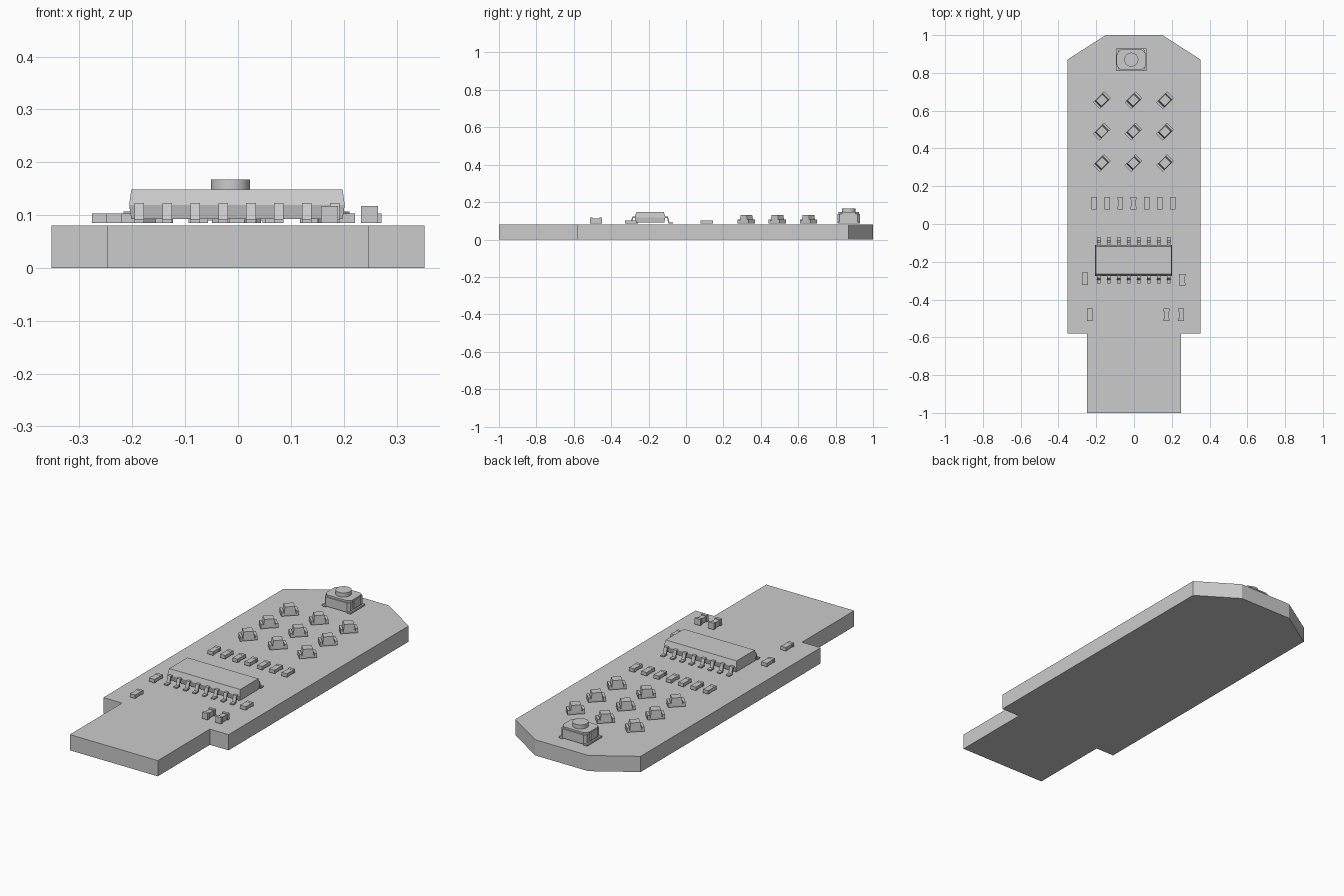
import bpy, bmesh, math
from mathutils import Matrix, Vector

cube = bpy.data.objects.get("Cube")
if cube:
    bpy.data.objects.remove(cube, do_unlink=True)

grey = bpy.data.materials.new("plain grey")
grey.use_nodes = True
colour = (0.6, 0.6, 0.6, 1)
grey.diffuse_color = colour
grey.node_tree.nodes["Principled BSDF"].inputs["Base Color"].default_value = colour

TOP = 0.08    # board surface
SEAT = 0.085  # underside of the mounted parts


def finish(name, bm, loc=(0, 0, 0), turn=0):
    bmesh.ops.recalc_face_normals(bm, faces=bm.faces)
    mesh = bpy.data.meshes.new(name)
    bm.to_mesh(mesh)
    bm.free()
    mesh.materials.append(grey)
    obj = bpy.data.objects.new(name, mesh)
    obj.location = loc
    obj.rotation_euler.z = turn
    bpy.context.collection.objects.link(obj)
    return obj


def add_box(bm, x, y, z, taper=(0, 0)):
    """Box between ranges; taper pulls the top in along x and y."""
    size = (x[1] - x[0], y[1] - y[0], z[1] - z[0])
    mid = Vector((sum(x) / 2, sum(y) / 2, sum(z) / 2))
    verts = bmesh.ops.create_cube(bm, size=1)["verts"]
    for v in verts:
        upper = v.co.z > 0
        for i in range(3):
            v.co[i] *= size[i]
        if upper:
            for i in range(2):
                v.co[i] -= math.copysign(taper[i], v.co[i])
        v.co += mid


def add_prism(bm, outline, z0, z1):
    face = bm.faces.new([bm.verts.new((x, y, z0)) for x, y in outline])
    new = bmesh.ops.extrude_face_region(bm, geom=[face])["geom"]
    for v in new:
        if isinstance(v, bmesh.types.BMVert):
            v.co.z = z1


def chamfered(hx, hy, c):
    return [(hx, c - hy), (hx, hy - c), (hx - c, hy), (c - hx, hy),
            (-hx, hy - c), (-hx, c - hy), (c - hx, -hy), (hx - c, -hy)]


# Circuit board with clipped nose and narrow plug
half = [(0.248, -1), (0.248, -0.58), (0.353, -0.58), (0.353, 0.87), (0.15, 1)]
bm = bmesh.new()
add_prism(bm, half + [(-x, y) for x, y in reversed(half)], 0, TOP)
finish("circuit_board", bm)


# Two-terminal chips: slim body between slightly larger end caps
def chip(name, x, y, w, l, h, inset):
    bm = bmesh.new()
    cap = l * 0.22
    add_box(bm, (inset - w / 2, w / 2 - inset), (cap - l / 2, l / 2 - cap), (0.001, h - inset))
    for s in (-1, 1):
        add_box(bm, (-w / 2, w / 2), sorted((s * l / 2, s * (l / 2 - cap))), (0, h))
    finish(name, bm, (x, y, SEAT))


for i in range(7):
    chip(f"resistor_{i + 1}", -0.211 + i * 0.0695, 0.111, 0.03, 0.066, 0.018, 0.001)
chip("right_side_resistor", -0.26, -0.29, 0.032, 0.066, 0.018, 0.001)
chip("left_side_resistor", 0.255, -0.295, 0.034, 0.06, 0.018, 0.001)
chip("right_plug_resistor", -0.235, -0.481, 0.03, 0.066, 0.018, 0.001)
for i, x in enumerate((0.173, 0.249)):
    chip(f"capacitor_{i + 1}", x, -0.481, 0.032, 0.066, 0.032, 0.004)

# Grid of diagonal lamps
for row in range(3):
    for col in range(3):
        bm = bmesh.new()
        add_box(bm, (-0.04, 0.04), (-0.024, 0.024), (0, 0.009))
        for s in (-1, 1):
            add_box(bm, sorted((s * 0.041, s * 0.029)), (-0.025, 0.025), (0, 0.022))
        add_box(bm, (-0.028, 0.028), (-0.024, 0.024), (0.009, 0.045), (0.005, 0.003))
        finish(f"lamp_{row + 1}_{col + 1}", bm,
               (-0.17 + col * 0.167, 0.655 - row * 0.166, SEAT), math.pi / 4)

# Controller chip body, widest at mid height
bm = bmesh.new()
add_box(bm, (-0.206, 0.202), (-0.274, -0.11), (0.119, 0.148), (0.004, 0.009))
add_box(bm, (-0.206, 0.202), (-0.274, -0.11), (0.119, 0.092), (0.004, 0.006))
bmesh.ops.remove_doubles(bm, verts=bm.verts, dist=0.0001)
middle = [f for f in bm.faces if all(abs(v.co.z - 0.119) < 0.0001 for v in f.verts)]
bmesh.ops.delete(bm, geom=middle, context="FACES_ONLY")
finish("controller_body", bm)

# Gull-wing pins along both long sides
profile = [(0.07, 0.123), (0.095, 0.123), (0.104, 0.092), (0.122, 0.092),
           (0.122, SEAT), (0.098, SEAT), (0.09, 0.116), (0.07, 0.116)]
bm = bmesh.new()
for s in (-1, 1):
    for i in range(8):
        x = -0.187 + i * 0.0529
        ring = [[bm.verts.new((x + dx, -0.192 + s * y, z)) for y, z in profile]
                for dx in (-0.009, 0.009)]
        for r in ring:
            bm.faces.new(r)
        for k in range(len(profile)):
            j = k - 1
            bm.faces.new((ring[0][j], ring[0][k], ring[1][k], ring[1][j]))
finish("controller_pins", bm)

# Push button: base, cover, corner feet and round plunger
spot = (-0.014, 0.87, 0)
bm = bmesh.new()
add_prism(bm, chamfered(0.072, 0.06, 0.012), 0.09, 0.137)
finish("button_base", bm, spot)
bm = bmesh.new()
add_prism(bm, chamfered(0.074, 0.054, 0.018), 0.137, 0.146)
finish("button_cover", bm, spot)
bm = bmesh.new()
for sx in (-1, 1):
    add_box(bm, sorted((sx * 0.06, sx * 0.08)), (-0.06, 0.06), (SEAT, 0.094))
    add_box(bm, sorted((sx * 0.07, sx * 0.078)), (-0.028, 0.028), (0.1, 0.143))
finish("button_feet", bm, spot)
bm = bmesh.new()
bmesh.ops.create_cone(bm, cap_ends=True, segments=32, radius1=0.037, radius2=0.037,
                      depth=0.022, matrix=Matrix.Translation((0, 0, 0.156)))
plunger = finish("button_plunger", bm, spot)
bpy.ops.object.select_all(action="DESELECT")
plunger.select_set(True)
bpy.context.view_layer.objects.active = plunger
bpy.ops.object.shade_smooth_by_angle(angle=math.radians(30))
